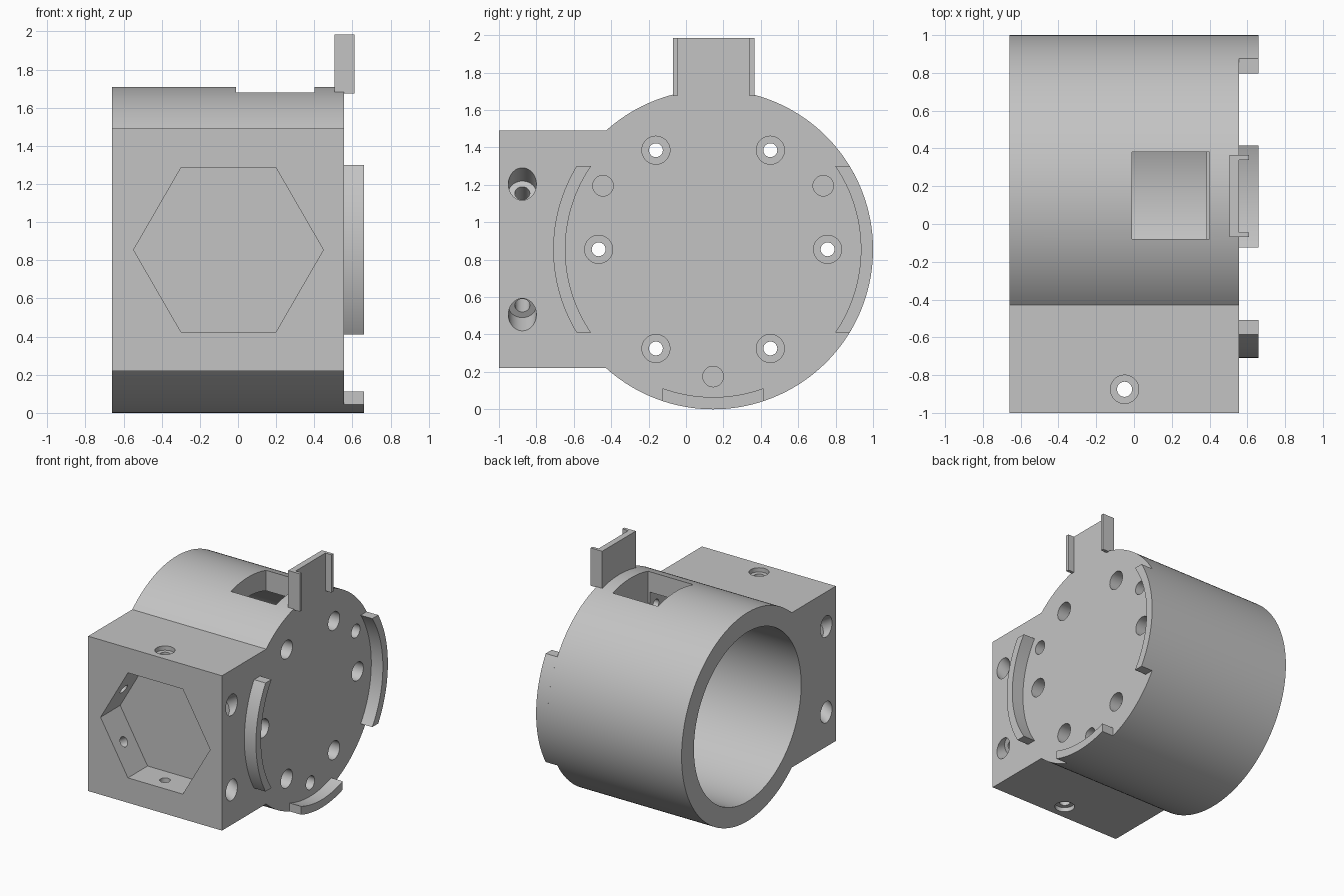
import bpy, bmesh
from math import pi, sin, cos, asin, radians
from mathutils import Vector

cube = bpy.data.objects.get("Cube")
if cube:
    bpy.data.objects.remove(cube, do_unlink=True)

grey = bpy.data.materials.new("light_grey")
grey.use_nodes = True
grey.diffuse_color = (0.55, 0.55, 0.55, 1)
grey.node_tree.nodes["Principled BSDF"].inputs["Base Color"].default_value = (0.55, 0.55, 0.55, 1)

# Main dimensions
CY, CZ, R = 0.145, 0.855, 0.855       # barrel axis and radius
BACK, FACE = -0.66, 0.555             # barrel ends along x
HEX_X, HEX_Y = -0.05, -0.875          # centre of the hex socket holes
X, Y = Vector((1, 0, 0)), Vector((0, 1, 0))


def finish(name, bm):
    bmesh.ops.recalc_face_normals(bm, faces=bm.faces)
    mesh = bpy.data.meshes.new(name)
    bm.to_mesh(mesh)
    bm.free()
    mesh.materials.append(grey)
    obj = bpy.data.objects.new(name, mesh)
    bpy.context.collection.objects.link(obj)
    return obj


def prism(name, points, offset):
    """Extrude a closed loop of 3D points by an offset."""
    bm = bmesh.new()
    face = bm.faces.new([bm.verts.new(p) for p in points])
    new = bmesh.ops.extrude_face_region(bm, geom=[face])["geom"]
    bmesh.ops.translate(bm, vec=offset, verts=[v for v in new if isinstance(v, bmesh.types.BMVert)])
    return finish(name, bm)


def box(name, lo, hi):
    (x0, y0, z0), (x1, y1, z1) = lo, hi
    return prism(name, [(x0, y0, z0), (x1, y0, z0), (x1, y1, z0), (x0, y1, z0)], (0, 0, z1 - z0))


def lathe(name, origin, axis, profile, segments=40):
    """Stepped round solid from (distance, radius) pairs along an axis."""
    bm = bmesh.new()
    turn = axis.to_track_quat('Z', 'Y')
    rings = []
    for d, r in profile:
        angles = [2 * pi * i / segments for i in range(segments)]
        rings.append([bm.verts.new(Vector(origin) + turn @ Vector((r * cos(a), r * sin(a), d)))
                      for a in angles])
    for a, b in zip(rings, rings[1:]):
        for i in range(segments):
            j = (i + 1) % segments
            bm.faces.new((a[i], a[j], b[j], b[i]))
    bm.faces.new(rings[0])
    bm.faces.new(rings[-1])
    return finish(name, bm)


def arc(x, r, start, end, steps):
    """Points around the barrel axis, angles from +y towards +z."""
    angles = [start + (end - start) * i / steps for i in range(steps + 1)]
    return [(x, CY + r * cos(a), CZ + r * sin(a)) for a in angles]


# Barrel with the square block at the front
half = 0.635
join = pi - asin(half / R)
body = prism("barrel_body",
             arc(BACK, R, -join, join, 120) + [(BACK, -1, CZ + half), (BACK, -1, CZ - half)],
             (FACE - BACK, 0, 0))

# Cutters: bore, top window and hex socket
cutters = [
    lathe("bore_cutter", (0, CY, CZ), X, [(BACK - 0.1, 0.695), (0.385, 0.695)], 128),
    box("window_cutter", (-0.01, -0.08, 1.42), (0.40, 0.38, 1.9)),
    prism("socket_cutter",
          [(HEX_X + 0.4975 * cos(i * pi / 3), -1.1, CZ + 0.4975 * sin(i * pi / 3)) for i in range(6)],
          (0, 0.355, 0)),
]

# Counterbored holes through the end plate, and through each socket wall
for i in range(6):
    a = i * pi / 3
    cutters.append(lathe("plate_hole_cutter", (0, CY + 0.612 * cos(a), CZ + 0.612 * sin(a)), X,
                         [(0.3, 0.037), (0.455, 0.037), (0.455, 0.075), (0.7, 0.075)]))
    a += pi / 6
    cutters.append(lathe("socket_hole_cutter", (HEX_X, HEX_Y, CZ), Vector((cos(a), 0, sin(a))),
                         [(0.38, 0.04), (0.6, 0.04), (0.6, 0.075), (0.9, 0.075)]))

# Blind holes in the end plate
for deg in (30, 150, 270):
    a = radians(deg)
    cutters.append(lathe("blind_hole_cutter", (0, CY + 0.68 * cos(a), CZ + 0.68 * sin(a)), X,
                         [(0.455, 0.055), (0.7, 0.055)]))

for cutter in cutters:
    cutter.hide_render = True
    mod = body.modifiers.new(cutter.name, 'BOOLEAN')
    mod.operation, mod.solver, mod.object = 'DIFFERENCE', 'EXACT', cutter

# Bake the cuts and drop the cutters
graph = bpy.context.evaluated_depsgraph_get()
baked = bpy.data.meshes.new_from_object(body.evaluated_get(graph))
body.modifiers.clear()
body.data = baked
for cutter in cutters:
    bpy.data.objects.remove(cutter, do_unlink=True)

# Raised rim segments on the end plate
parts = [body]
for name, mid, width in (("rear_rim", 0, 0.445), ("front_rim", pi, 0.445), ("bottom_rim", -pi / 2, 0.27)):
    outer, inner = asin(width / R), asin(width / 0.79)
    loop = arc(FACE, R, mid - outer, mid + outer, 32) + arc(FACE, 0.79, mid + inner, mid - inner, 32)
    parts.append(prism(name, loop, (0.105, 0, 0)))

# Upright tab with two side lips
box("tab_plate", (0.505, -0.07, 1.675), (FACE, 0.365, 1.985))
for name, y in (("tab_front_lip", -0.07), ("tab_rear_lip", 0.34)):
    box(name, (FACE, y, 1.675), (0.61, y + 0.025, 1.985))

# Smooth the round surfaces, keep the edges crisp
bpy.ops.object.select_all(action='DESELECT')
for part in parts:
    part.select_set(True)
bpy.context.view_layer.objects.active = body
bpy.ops.object.shade_smooth_by_angle(angle=radians(30))
